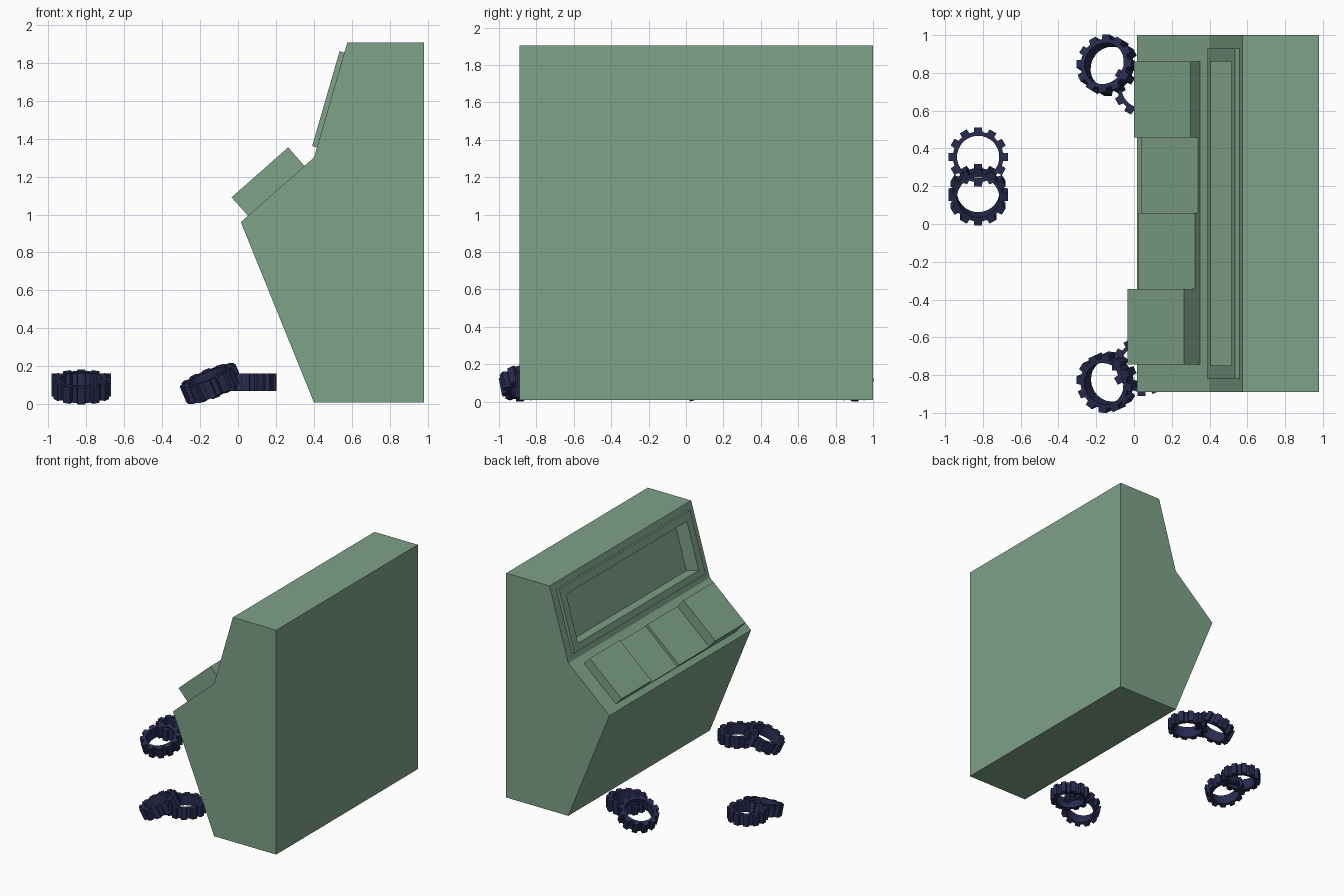
import bpy, bmesh, math
from mathutils import Vector, Matrix

if "Cube" in bpy.data.objects:
    bpy.data.objects.remove(bpy.data.objects["Cube"])


def material(name, rgb):
    m = bpy.data.materials.new(name)
    m.diffuse_color = (*rgb, 1)
    m.use_nodes = True
    m.node_tree.nodes["Principled BSDF"].inputs["Base Color"].default_value = m.diffuse_color
    return m


GREEN = material("green_paint", (0.21, 0.36, 0.25))
NAVY = material("navy_metal", (0.022, 0.024, 0.08))


def finish(name, bm, mat):
    bmesh.ops.recalc_face_normals(bm, faces=bm.faces)
    me = bpy.data.meshes.new(name)
    bm.to_mesh(me)
    bm.free()
    me.materials.append(mat)
    ob = bpy.data.objects.new(name, me)
    bpy.context.collection.objects.link(ob)
    return ob


def prism(name, pts, y0, y1, mat=GREEN):
    """Extrude an x/z profile along y."""
    bm = bmesh.new()
    f = bm.faces.new([bm.verts.new((x, y0, z)) for x, z in pts])
    ext = bmesh.ops.extrude_face_region(bm, geom=[f])["geom"]
    bmesh.ops.translate(bm, vec=(0, y1 - y0, 0),
                        verts=[v for v in ext if isinstance(v, bmesh.types.BMVert)])
    return finish(name, bm, mat)


def on_slope(a, b, s0, s1, h0, h1):
    """Rectangle along slope a-b, from s0 to s1 and between heights h0 and h1 above it."""
    a, b = Vector(a), Vector(b)
    d = (b - a).normalized()
    n = Vector((-d.y, d.x))
    return [tuple(a + d * s + n * h) for s, h in ((s0, h0), (s1, h0), (s1, h1), (s0, h1))]


def cut(ob, cutter):
    m = ob.modifiers.new("recess", 'BOOLEAN')
    m.operation = 'DIFFERENCE'
    m.solver = 'EXACT'
    m.object = cutter
    bpy.context.view_layer.objects.active = ob
    bpy.ops.object.modifier_apply(modifier=m.name)


# Cabinet body
LOW, MID, TOP = (0.015, 0.96), (0.40, 1.30), (0.575, 1.905)
cabinet = prism("cabinet", [(0.40, 0.01), LOW, MID, TOP, (0.98, 1.905), (0.98, 0.01)], -0.89, 1.0)

# Raised screen frame with recessed screen
frame = prism("screen_frame", on_slope(MID, TOP, 0.055, 0.575, 0, 0.026), -0.82, 0.93)
cutter = prism("screen_cutter", on_slope(MID, TOP, 0.11, 0.51, -0.095, 0.1), -0.75, 0.86)
for part in (cabinet, frame):
    cut(part, cutter)
bpy.data.objects.remove(cutter)

# Console blocks stepping along the sloped desk
for i, h in enumerate((0.13, 0.042, 0.018, 0.078)):
    y = -0.745 + i * 0.401
    prism(f"console_block_{i + 1}", on_slope(LOW, MID, 0.05, 0.447, 0, h), y, y + 0.401)


# Gears
def gear(name, matrix, teeth=12, r_in=0.112, r_root=0.134, r_tip=0.158, t=0.092):
    bm = bmesh.new()
    step = math.tau / teeth
    rings = []
    for z in (-t / 2, t / 2):
        inner, outer = [], []
        for i in range(teeth):
            for off, r in ((-9.5, r_root), (-7.5, r_tip), (7.5, r_tip), (9.5, r_root)):
                a = i * step + math.radians(off)
                c, s = math.cos(a), math.sin(a)
                inner.append(bm.verts.new((r_in * c, r_in * s, z)))
                outer.append(bm.verts.new((r * c, r * s, z)))
        rings += [inner, outer]
    loop = (rings[0], rings[1], rings[3], rings[2])
    n = teeth * 4
    for k in range(4):
        p, q = loop[k], loop[(k + 1) % 4]
        for i in range(n):
            j = (i + 1) % n
            bm.faces.new((p[i], p[j], q[j], q[i]))
    bm.transform(matrix)
    return finish(name, bm, NAVY)


# Each pair: one gear lying flat, one leaning on it with its outer side on the ground
pairs = (
    ("side", (-0.825, 0.355), (-0.825, 0.155), 18, 0.092),
    ("rear", (0.045, 0.725), (-0.142, 0.84), 25, 0.110),
    ("front", (0.04, -0.755), (-0.142, -0.838), 25, 0.110),
)
for label, flat, lean, tilt, z in pairs:
    gear(f"{label}_flat_gear", Matrix.Translation((*flat, 0.118)))
    d = Vector(lean) - Vector(flat)
    az = math.atan2(d.y, d.x)
    gear(f"{label}_leaning_gear",
         Matrix.Translation((*lean, z)) @ Matrix.Rotation(az, 4, 'Z')
         @ Matrix.Rotation(math.radians(tilt), 4, 'Y'))
